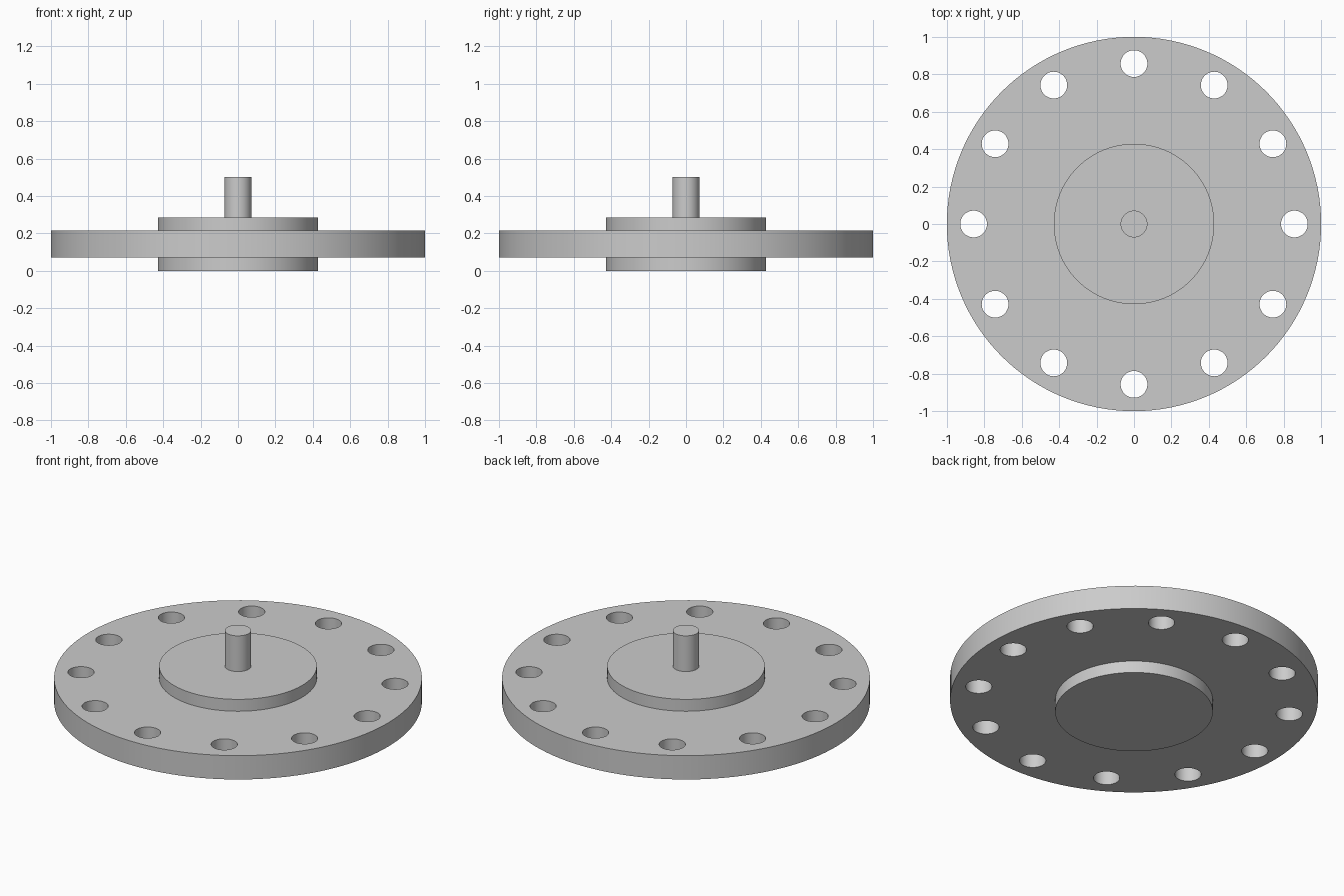
import bpy
from math import cos, sin, tau

if "Cube" in bpy.data.objects:
    bpy.data.objects.remove(bpy.data.objects["Cube"], do_unlink=True)

UNIT = 1 / 14  # every dimension is a multiple of this step
HOLES = 12

grey = bpy.data.materials.new("light_grey_metal")
grey.use_nodes = True
colour = (0.6, 0.6, 0.6, 1)
grey.diffuse_color = colour
grey.node_tree.nodes["Principled BSDF"].inputs["Base Color"].default_value = colour


def cylinder(name, radius, bottom, top, x=0, y=0, sides=128):
    bpy.ops.mesh.primitive_cylinder_add(
        vertices=sides, radius=radius, depth=top - bottom,
        location=(x, y, (bottom + top) / 2))
    obj = bpy.context.object
    obj.name = name
    obj.data.materials.append(grey)
    return obj


def smooth(obj):
    bpy.ops.object.select_all(action='DESELECT')
    obj.select_set(True)
    bpy.context.view_layer.objects.active = obj
    bpy.ops.object.shade_smooth_by_angle()


# Flange plate
plate = cylinder("flange_plate", 1, UNIT, 3 * UNIT)

# Ring of bolt holes, cut with joined cylinders
cutters = []
for i in range(HOLES):
    a = tau * i / HOLES
    cutters.append(cylinder("hole_cutter", UNIT, 0, 4 * UNIT,
                            12 * UNIT * cos(a), 12 * UNIT * sin(a), 48))
bpy.ops.object.select_all(action='DESELECT')
for c in cutters:
    c.select_set(True)
bpy.context.view_layer.objects.active = cutters[0]
bpy.ops.object.join()
cutter = bpy.context.object
cutter.hide_render = True

cut = plate.modifiers.new("bolt_holes", 'BOOLEAN')
cut.operation = 'DIFFERENCE'
cut.solver = 'EXACT'
cut.object = cutter
bpy.context.view_layer.objects.active = plate
bpy.ops.object.modifier_apply(modifier=cut.name)
bpy.data.objects.remove(cutter, do_unlink=True)
smooth(plate)

# Raised hub on both faces, and the centre pin
smooth(cylinder("hub", 6 * UNIT, 0, 4 * UNIT))
smooth(cylinder("centre_pin", UNIT, 4 * UNIT, 7 * UNIT, sides=48))
